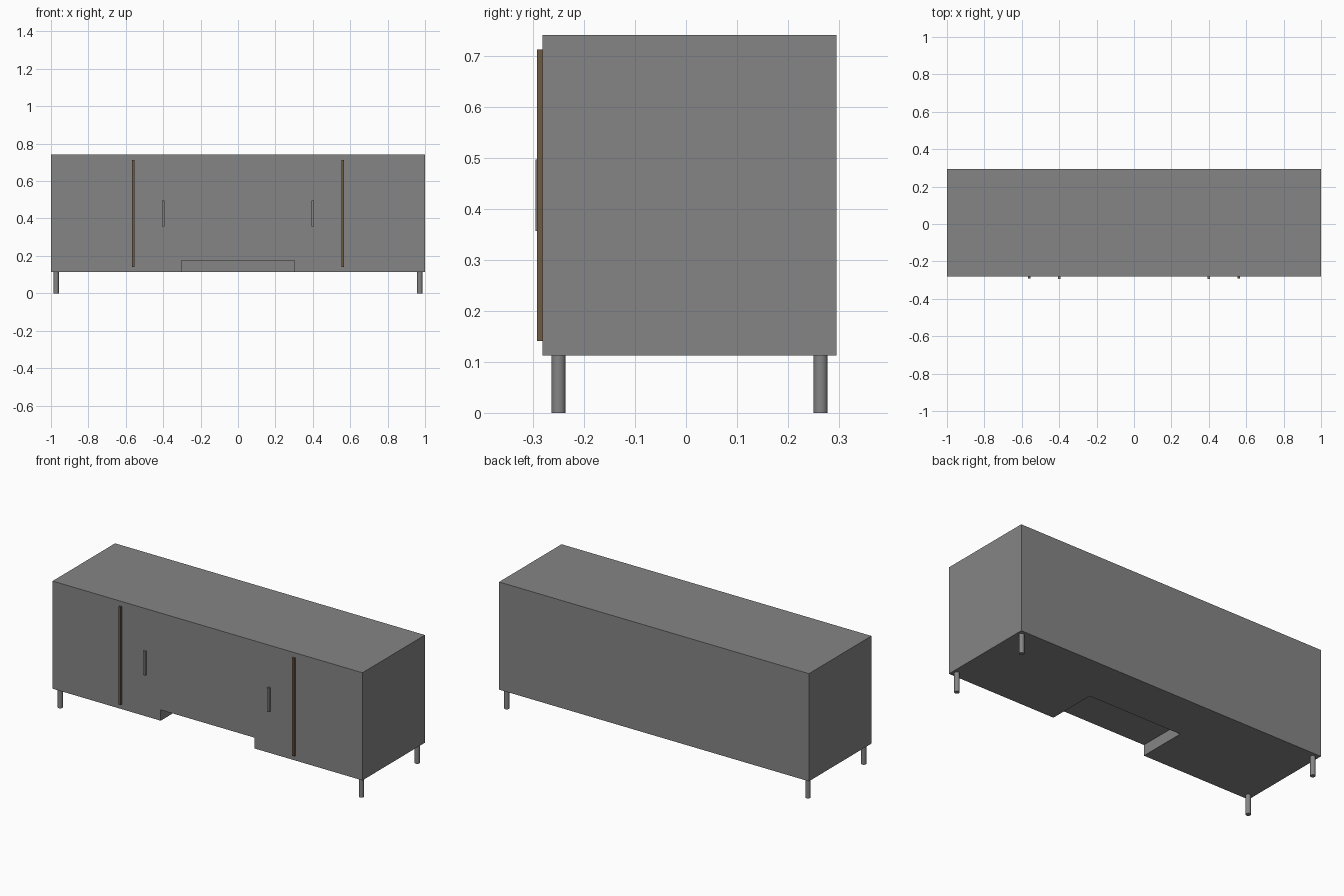
import bpy, bmesh

if "Cube" in bpy.data.objects:
    bpy.data.objects.remove(bpy.data.objects["Cube"])

def material(name, rgb):
    m = bpy.data.materials.new(name)
    m.diffuse_color = (*rgb, 1.0)
    m.use_nodes = True
    m.node_tree.nodes["Principled BSDF"].inputs["Base Color"].default_value = m.diffuse_color
    return m

grey = material("grey", (0.235, 0.235, 0.235))
brown = material("dark brown", (0.155, 0.10, 0.057))

FRONT, BACK = -0.281, 0.295
BOTTOM, TOP = 0.113, 0.741

def finish(name, bm, mat):
    bmesh.ops.recalc_face_normals(bm, faces=bm.faces)
    me = bpy.data.meshes.new(name)
    bm.to_mesh(me)
    bm.free()
    me.materials.append(mat)
    ob = bpy.data.objects.new(name, me)
    bpy.context.collection.objects.link(ob)
    return ob

def box(name, x, y, z, mat):
    bm = bmesh.new()
    bmesh.ops.create_cube(bm, size=1)
    for v in bm.verts:
        v.co = [r[0] if c < 0 else r[1] for c, r in zip(v.co, (x, y, z))]
    return finish(name, bm, mat)

# Cabinet body with a toe recess cut into the lower front
body = box("cabinet_body", (-1, 1), (FRONT, BACK), (BOTTOM, TOP), grey)
cutter = box("recess_cutter", (-0.302, 0.302), (FRONT - 0.1, 0.007), (0, 0.176), grey)
cutter.hide_render = True
mod = body.modifiers.new("recess", 'BOOLEAN')
mod.operation = 'DIFFERENCE'
mod.solver = 'EXACT'
mod.object = cutter
bpy.context.view_layer.objects.active = body
body.select_set(True)
bpy.ops.object.modifier_apply(modifier=mod.name)
bpy.data.objects.remove(cutter)

for side, s in (("left", -1), ("right", 1)):
    # Long brown trim strip and short door handle
    box(f"{side}_trim_strip", (s * 0.56 - 0.007, s * 0.56 + 0.007),
        (-0.292, FRONT + 0.001), (0.141, 0.713), brown)
    box(f"{side}_door_handle", (s * 0.4 - 0.006, s * 0.4 + 0.006),
        (-0.295, FRONT + 0.001), (0.357, 0.497), grey)
    # Round legs
    for end, y in (("front", -0.25), ("back", 0.264)):
        bpy.ops.mesh.primitive_cylinder_add(
            vertices=24, radius=0.014, depth=BOTTOM,
            location=(s * 0.972, y, BOTTOM / 2))
        leg = bpy.context.object
        leg.name = f"{end}_{side}_leg"
        leg.data.materials.append(grey)
        bpy.ops.object.shade_smooth_by_angle()
